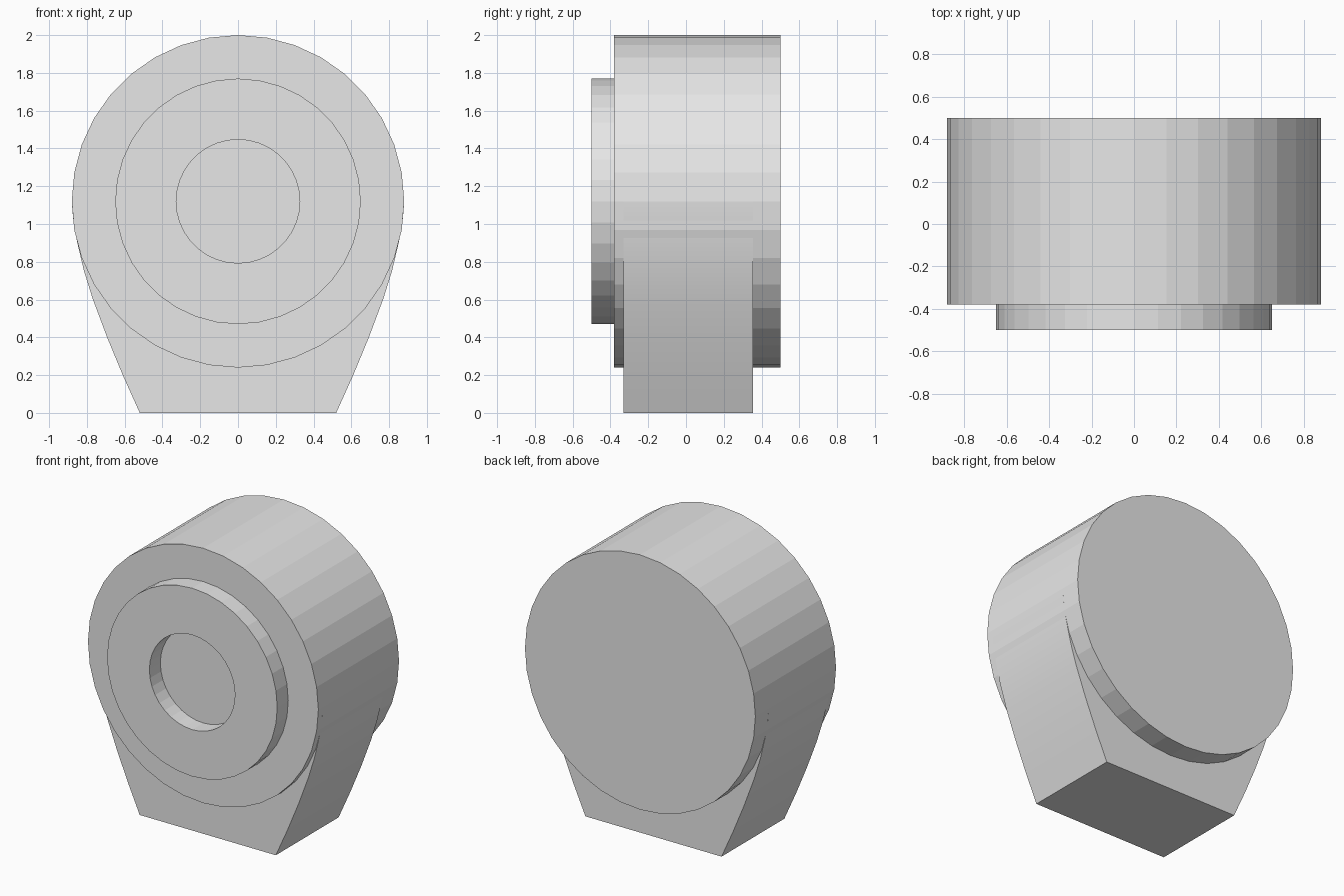
import bpy, bmesh, math

if "Cube" in bpy.data.objects:
    bpy.data.objects.remove(bpy.data.objects["Cube"])

SIDES = 36
AXIS_Z = 1.12

grey = bpy.data.materials.new("light_grey")
grey.diffuse_color = (0.8, 0.8, 0.8, 1)
grey.use_nodes = True
grey.node_tree.nodes["Principled BSDF"].inputs["Base Color"].default_value = grey.diffuse_color


def finish(name, bm):
    bmesh.ops.recalc_face_normals(bm, faces=bm.faces)
    mesh = bpy.data.meshes.new(name)
    bm.to_mesh(mesh)
    bm.free()
    mesh.materials.append(grey)
    obj = bpy.data.objects.new(name, mesh)
    bpy.context.collection.objects.link(obj)
    return obj


def ring(bm, radius, y):
    """Circle of vertices around the y axis, first vertex at the top."""
    step = 2 * math.pi / SIDES
    return [bm.verts.new((radius * math.sin(i * step), y,
                          AXIS_Z + radius * math.cos(i * step)))
            for i in range(SIDES)]


def bridge(bm, a, b):
    for i in range(SIDES):
        j = (i + 1) % SIDES
        bm.faces.new((a[i], a[j], b[j], b[i]))


# Main drum, a flat-shaded disc
bm = bmesh.new()
front, back = ring(bm, 0.88, -0.38), ring(bm, 0.88, 0.50)
bridge(bm, front, back)
bm.faces.new(front)
bm.faces.new(back)
finish("drum", bm)

# Raised collar with a round recess that ends on the drum face
bm = bmesh.new()
loops = [ring(bm, r, y) for r, y in
         ((0.65, -0.38), (0.65, -0.50), (0.327, -0.50), (0.327, -0.38))]
for a, b in zip(loops, loops[1:]):
    bridge(bm, a, b)
finish("front_collar", bm)

# Foot: flared profile that blends into the drum sides
half = [(0.52, 0), (0.61, 0.2), (0.693, 0.4), (0.768, 0.6), (0.815, 0.75),
        (0.853, 0.91), (0.873, 1.03), (0.88, AXIS_Z)]
outline = half + [(-x, z) for x, z in reversed(half)]
bm = bmesh.new()
face = bm.faces.new([bm.verts.new((x, -0.33, z)) for x, z in outline])
moved = bmesh.ops.extrude_face_region(bm, geom=[face], use_keep_orig=True)
bmesh.ops.translate(bm, vec=(0, 0.685, 0),
                    verts=[v for v in moved["geom"] if isinstance(v, bmesh.types.BMVert)])
foot = finish("foot", bm)
bpy.context.view_layer.objects.active = foot
foot.select_set(True)
bpy.ops.object.shade_smooth_by_angle(angle=math.radians(20))
